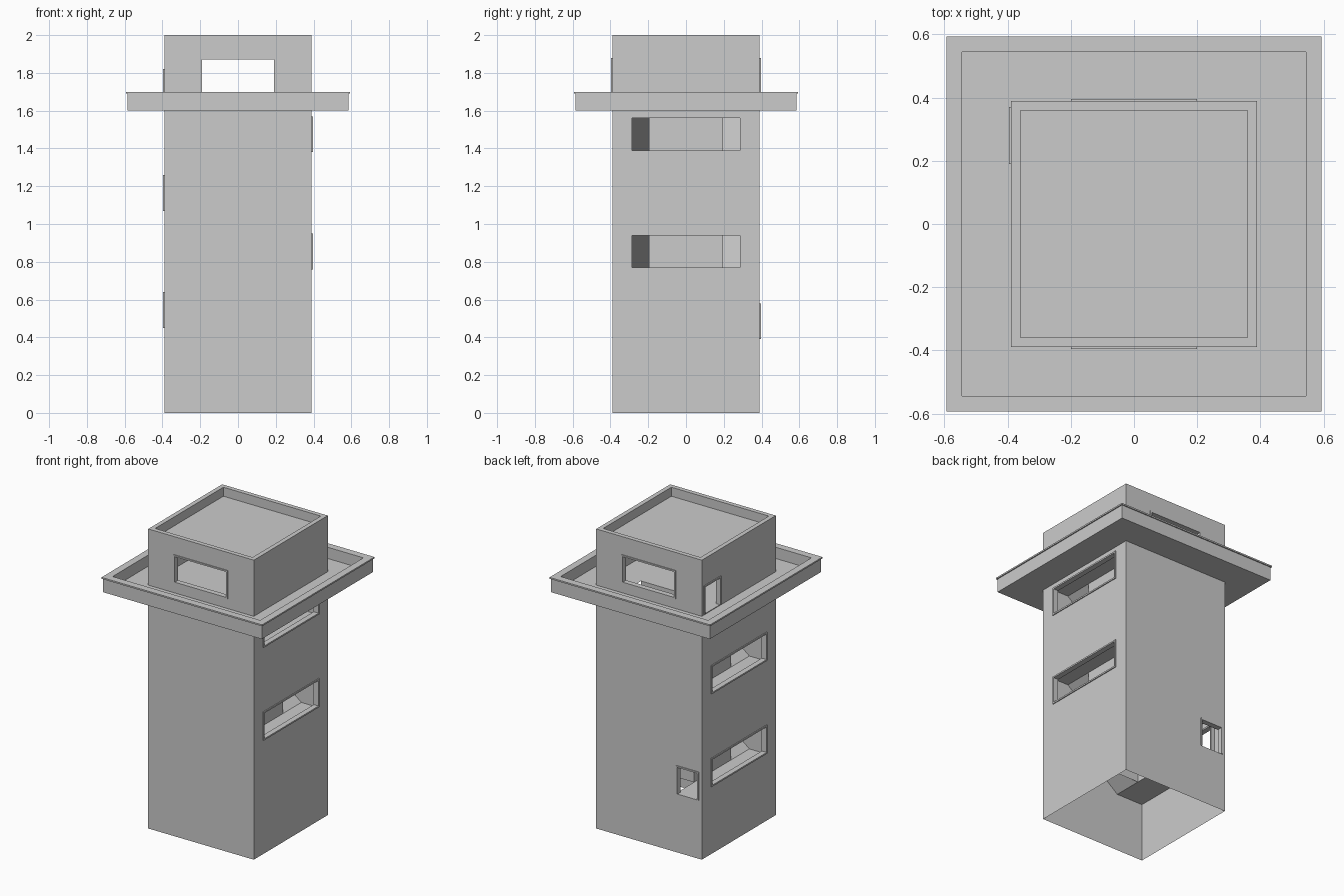
import bpy, bmesh
from mathutils import Matrix, Vector
from math import pi

if "Cube" in bpy.data.objects:
    bpy.data.objects.remove(bpy.data.objects["Cube"])

W, C = 0.39, 0.195          # half width of tower, half width of the stair core
BASE, RISE = 0.39, 0.31     # first landing height, rise of each flight

mat = bpy.data.materials.new("concrete grey")
mat.diffuse_color = (0.6, 0.6, 0.6, 1)
mat.use_nodes = True
mat.node_tree.nodes["Principled BSDF"].inputs["Base Color"].default_value = mat.diffuse_color


def finish(name, bm):
    bmesh.ops.remove_doubles(bm, verts=bm.verts, dist=1e-5)
    me = bpy.data.meshes.new(name)
    bm.to_mesh(me)
    bm.free()
    me.materials.append(mat)
    ob = bpy.data.objects.new(name, me)
    bpy.context.collection.objects.link(ob)
    return ob


def quad(bm, *pts):
    bm.faces.new([bm.verts.new(p) for p in pts])


def flat(bm, x0, x1, y0, y1, z0, z1=None, up=True):
    """Rectangle in plan; height z0 at x0 and z1 at x1."""
    z1 = z0 if z1 is None else z1
    p = [(x0, y0, z0), (x1, y0, z1), (x1, y1, z1), (x0, y1, z0)]
    quad(bm, *(p if up else p[::-1]))


def side(k):
    return Matrix.Rotation(k * pi / 2, 3, 'Z')


def panel(bm, k, d, u0, u1, z0, z1, holes=(), out=True):
    """Upright sheet on side k (0 front, 1 right, 2 back, 3 left) with holes."""
    us = sorted({u0, u1, *[h[0] for h in holes], *[h[1] for h in holes]})
    zs = sorted({z0, z1, *[h[2] for h in holes], *[h[3] for h in holes]})
    for a, b in zip(us, us[1:]):
        for c, e in zip(zs, zs[1:]):
            mu, mz = (a + b) / 2, (c + e) / 2
            if any(h[0] < mu < h[1] and h[2] < mz < h[3] for h in holes):
                continue
            p = [side(k) @ Vector(v) for v in
                 ((a, -d, c), (b, -d, c), (b, -d, e), (a, -d, e))]
            quad(bm, *(p if out else p[::-1]))


def ring(bm, a, b, z, up=True):
    """Flat square ring between half widths a < b."""
    for k in range(4):
        p = [side(k) @ Vector(v) for v in
             ((-b, -b, z), (b, -b, z), (a, -a, z), (-a, -a, z))]
        quad(bm, *(p if up else p[::-1]))


def bar(bm, k, u0, u1, z0, z1):
    m = bmesh.ops.create_cube(bm, size=1)["verts"]
    for v in m:
        v.co = side(k) @ Vector(((u0 + u1) / 2 + v.co.x * (u1 - u0),
                                 -0.378 + v.co.y * 0.036,
                                 (z0 + z1) / 2 + v.co.z * (z1 - z0)))


# Openings per side: (u0, u1, z0, z1, has_sill)
def level(i):
    return BASE + i * RISE


def window(i, half):
    return (-half, half, level(i) + 0.06, level(i) + 0.25, True)


openings = {
    0: [window(4, 0.2)],
    1: [window(1, 0.295), window(3, 0.295)],
    2: [window(4, 0.2), (0.2, 0.37, BASE, 0.58, False)],
    3: [window(0, 0.295), window(2, 0.295), (-0.37, -0.19, level(4), 1.82, False)],
}

# Tower walls with openings, parapet and roof
bm = bmesh.new()
for k in range(4):
    panel(bm, k, W, -W, W, 0, 2, openings[k])
    panel(bm, k, 0.36, -0.36, 0.36, 1.94, 2, out=False)
ring(bm, 0.36, W, 2)
flat(bm, -0.36, 0.36, -0.36, 0.36, 1.94)
finish("tower_walls", bm)

# Window and door frames
T = 0.01
for k, items in openings.items():
    for n, (u0, u1, z0, z1, sill) in enumerate(items):
        bm = bmesh.new()
        bar(bm, k, u0, u0 + T, z0, z1)
        bar(bm, k, u1 - T, u1, z0, z1)
        bar(bm, k, u0 + T, u1 - T, z1 - T, z1)
        if sill:
            bar(bm, k, u0 + T, u1 - T, z0, z0 + T)
        finish(("window" if sill else "door") + f"_frame_{k}_{n}", bm)

# Balcony with raised rim and thin lip
bm = bmesh.new()
R, L, I, F = 0.586, 0.593, 0.545, level(4) - 0.005
for k in range(4):
    panel(bm, k, R, -R, R, 1.6, 1.69)
    panel(bm, k, L, -L, L, 1.69, 1.7)
    panel(bm, k, I, -I, I, F, 1.7, out=False)
ring(bm, W, R, 1.6, up=False)
ring(bm, R, L, 1.69, up=False)
ring(bm, I, L, 1.7)
ring(bm, W, I, F)
finish("balcony", bm)

# Stair core, open at the bottom
bm = bmesh.new()
for k in range(4):
    panel(bm, k, C, -C, C, BASE, level(4))
finish("stair_core", bm)

# Landings and sloping flights, each with the ceiling over it
bm = bmesh.new()
for i in range(4):
    z, c, t = level(i), level(i + 1), level(i + 2)
    x0, x1 = (-W, -C) if i % 2 == 0 else (C, W)
    flat(bm, x0, x1, -W, W, z)
    if i < 3:
        flat(bm, x0, x1, -W, W, c, up=False)
    if i % 2 == 0:      # front lane rises to the right
        flat(bm, -C, C, -W, -C, z, c)
        flat(bm, -C, C, -W, -C, c, t, up=False)
    else:               # back lane rises to the left
        flat(bm, -C, C, C, W, c, z)
        if i < 3:
            flat(bm, -C, C, C, W, t, c, up=False)
finish("stair_ramps", bm)

# Lookout floor, open over the last flight
bm = bmesh.new()
z = level(4)
flat(bm, -W, -C, -W, W, z)
flat(bm, C, W, -W, W, z)
flat(bm, -C, C, -W, C, z)
finish("lookout_floor", bm)
